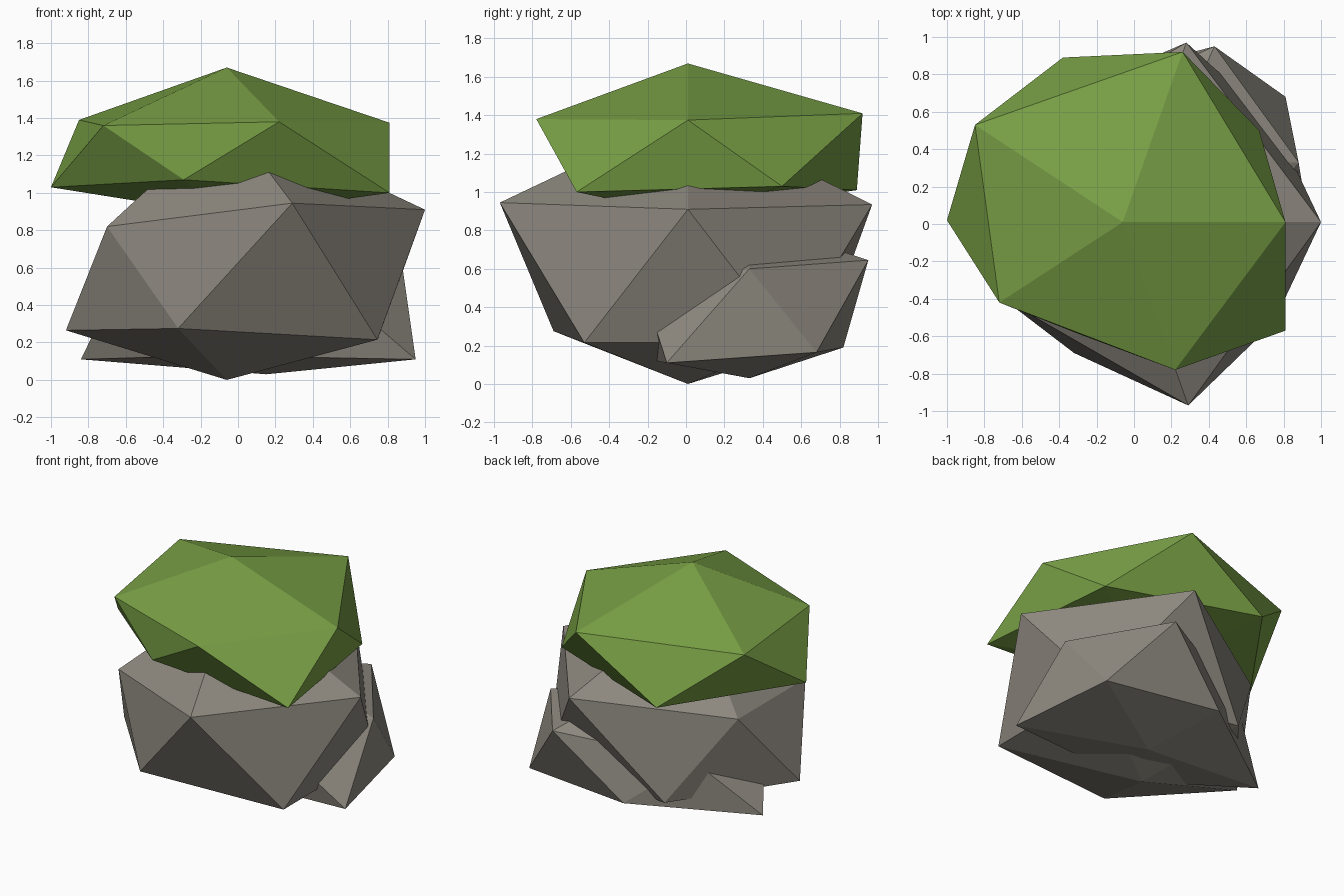
import bpy


def material(name, rgb):
    m = bpy.data.materials.new(name)
    m.diffuse_color = (*rgb, 1.0)
    return m


stone = material("stone grey", (0.27, 0.25, 0.215))
moss = material("moss green", (0.19, 0.35, 0.06))


def boulder(name, mat, bottom, lower, upper, top):
    """Irregular icosahedron: two staggered rings of five corners plus two poles.
    Rings run counter-clockwise; lower[i] sits between upper[i] and upper[i+1]."""
    verts = [bottom, *lower, *upper, top]
    faces = []
    for i in range(5):
        j = (i + 1) % 5
        lo_i, lo_j, up_i, up_j = 1 + i, 1 + j, 6 + i, 6 + j
        faces += [(0, lo_j, lo_i), (lo_i, up_j, up_i),
                  (lo_i, lo_j, up_j), (up_i, up_j, 11)]
    mesh = bpy.data.meshes.new(name)
    mesh.from_pydata(verts, [], faces)
    mesh.materials.append(mat)
    mesh.update()
    ob = bpy.data.objects.new(name, mesh)
    bpy.context.collection.objects.link(ob)
    return ob


# main rock
boulder("main_rock", stone, (-0.06, 0.01, 0.0),
        [(0.75, 0.54, 0.22), (-0.32, 0.71, 0.22), (-0.92, -0.02, 0.265),
         (-0.32, -0.69, 0.275), (0.745, -0.53, 0.215)],
        [(1.0, 0.01, 0.91), (0.28, 0.97, 0.935), (-0.70, 0.39, 0.82),
         (-0.70, -0.40, 0.82), (0.29, -0.97, 0.945)],
        (-0.06, 0.01, 1.41))

# low rock leaning out at the back right
boulder("side_rock", stone, (0.15, 0.33, 0.03),
        [(0.81, 0.68, 0.165), (-0.06, 0.82, 0.19), (-0.84, 0.30, 0.11),
         (-0.15, -0.20, 0.13), (0.95, -0.10, 0.11)],
        [(0.88, 0.33, 0.60), (0.43, 0.95, 0.645), (-0.45, 0.55, 0.50),
         (-0.65, 0.0, 0.50), (0.40, -0.25, 0.58)],
        (0.15, 0.33, 0.85))

# flattened moss cap
boulder("moss_cap", moss, (-0.06, 0.01, 0.88),
        [(0.67, 0.50, 1.03), (-0.38, 0.89, 1.01), (-1.0, 0.02, 1.03),
         (-0.29, -0.59, 1.07), (0.81, -0.57, 1.0)],
        [(0.81, 0.01, 1.375), (0.26, 0.92, 1.41), (-0.85, 0.53, 1.39),
         (-0.72, -0.42, 1.36), (0.22, -0.78, 1.38)],
        (-0.06, 0.01, 1.67))
